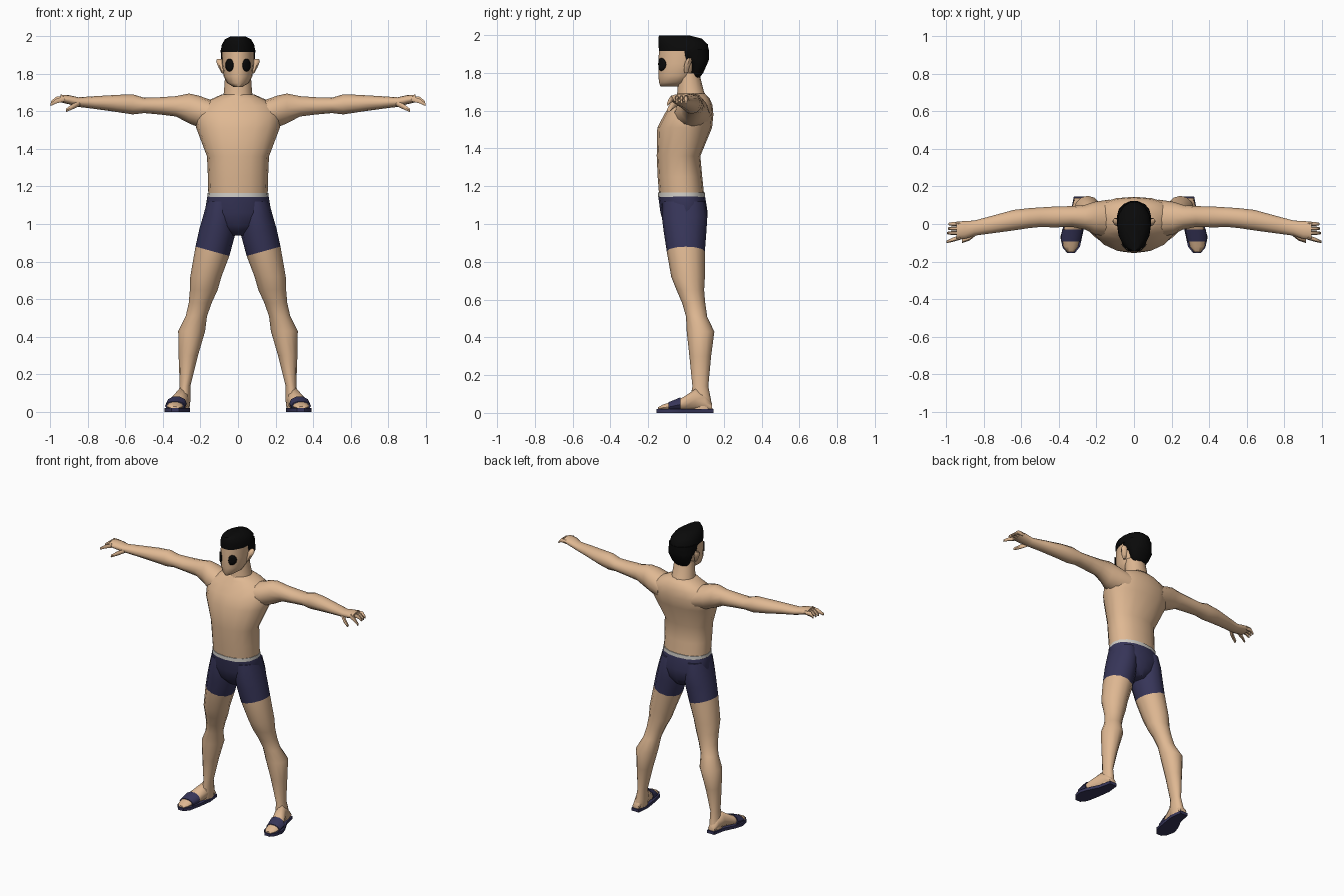
import bpy, bmesh, math


def material(name, rgb):
    m = bpy.data.materials.new(name)
    m.diffuse_color = (*rgb, 1)
    return m


SKIN = material("skin", (0.74, 0.48, 0.29))
NAVY = material("navy cloth", (0.038, 0.036, 0.10))
BLACK = material("black", (0.003, 0.003, 0.003))
BAND = material("pale waistband", (0.62, 0.60, 0.56))


def finish(name, bm, mats, angle=55):
    bmesh.ops.recalc_face_normals(bm, faces=bm.faces)
    mesh = bpy.data.meshes.new(name)
    bm.to_mesh(mesh)
    bm.free()
    for m in mats:
        mesh.materials.append(m)
    ob = bpy.data.objects.new(name, mesh)
    bpy.context.collection.objects.link(ob)
    bpy.ops.object.select_all(action='DESELECT')
    ob.select_set(True)
    bpy.context.view_layer.objects.active = ob
    bpy.ops.object.shade_smooth_by_angle(angle=math.radians(angle))
    return ob


def loft(name, axis, rings, mats, n=12, s=1, p=2.0, mid=0.5, colour=None, angle=55):
    """Skin oval rings (position, u0, u1, v0, v1, tilt) along an axis.
    mid places the widest point of the oval between v0 and v1."""
    bm = bmesh.new()
    loops = []
    for ring in rings:
        t, u0, u1, v0, v1 = ring[:5]
        tilt = ring[5] if len(ring) > 5 else 0
        vm = v0 + (v1 - v0) * mid
        loop = []
        for i in range(n):
            a = 2 * math.pi * i / n
            c, d = math.cos(a), math.sin(a)
            c = math.copysign(abs(c) ** (2 / p), c)
            d = math.copysign(abs(d) ** (2 / p), d)
            u = (u0 + u1) / 2 + (u1 - u0) / 2 * c
            v = vm + d * ((v1 - vm) if d > 0 else (vm - v0))
            w = t + tilt * c
            co = {'x': (w, u, v), 'y': (u, w, v), 'z': (u, v, w)}[axis]
            loop.append(bm.verts.new((co[0] * s, co[1], co[2])))
        loops.append(loop)
    for k in range(len(loops) - 1):
        for i in range(n):
            j = (i + 1) % n
            f = bm.faces.new((loops[k][i], loops[k][j], loops[k + 1][j], loops[k + 1][i]))
            f.material_index = colour(k) if colour else 0
    for loop, k in ((loops[0], 0), (loops[-1], len(loops) - 2)):
        bm.faces.new(loop).material_index = colour(k) if colour else 0
    return finish(name, bm, mats, angle)


def sym(z, hw, y0, y1, tilt=0):
    return (z, -hw, hw, y0, y1, tilt)


# Torso and neck
loft("torso", 'z', [sym(1.162, .158, -.143, .095), sym(1.25, .16, -.15, .086),
                    sym(1.36, .165, -.155, .076), sym(1.51, .222, -.152, .138),
                    sym(1.58, .232, -.115, .145), sym(1.63, .205, -.085, .14),
                    sym(1.665, .14, -.06, .125), sym(1.69, .085, -.045, .10)],
     [SKIN], n=16, p=2.2, mid=.55)
loft("neck", 'z', [sym(1.65, .085, -.06, .125), sym(1.70, .075, -.045, .095),
                   sym(1.80, .068, -.045, .07)], [SKIN], n=12)

# Shorts body and waistband
loft("waistband", 'z', [sym(1.143, .163, -.148, .102), sym(1.166, .161, -.147, .1)],
     [BAND], n=16, p=2.2, mid=.55)
loft("shorts_body", 'z', [sym(1.146, .163, -.147, .101), sym(1.06, .178, -.135, .115),
                          sym(.99, .13, -.115, .105), sym(.94, .045, -.07, .075)],
     [NAVY], n=16, p=2.2, mid=.55)

# Head: pointed-oval skull, widest behind the middle
loft("head", 'z', [sym(1.728, .022, -.135, -.03), sym(1.75, .058, -.143, .01),
                   sym(1.785, .076, -.146, .04), sym(1.85, .084, -.147, .07),
                   sym(1.93, .084, -.142, .09)],
     [SKIN], n=16, mid=.58)
# Hair: crown, then the mass covering the back of the skull
loft("hair_crown", 'z', [sym(1.915, .091, -.146, .122), sym(1.95, .088, -.15, .12),
                         sym(1.982, .07, -.15, .085), sym(1.998, .04, -.145, .02)],
     [BLACK], n=14, mid=.55)
loft("hair_back", 'z', [sym(1.765, .042, .025, .066), sym(1.80, .066, .018, .092),
                        sym(1.85, .086, .008, .115), sym(1.872, .091, -.045, .124),
                        sym(1.925, .092, -.075, .124)],
     [BLACK], n=14)

for s, side in ((1, "left"), (-1, "right")):
    # Eye: thin oval patch following the curve of the face
    bm = bmesh.new()
    rows = []
    for r in (.5, 1.0):
        row = []
        for i in range(12):
            a = 2 * math.pi * i / 12
            x = .045 + .02 * r * math.cos(a)
            y = -.022 - .128 * math.sqrt(1 - (x / .086) ** 2)
            row.append(bm.verts.new((s * x, y, 1.845 + .034 * r * math.sin(a))))
        rows.append(row)
    bm.faces.new(rows[0])
    for i in range(12):
        j = (i + 1) % 12
        bm.faces.new((rows[0][i], rows[0][j], rows[1][j], rows[1][i]))
    eye = finish(side + "_eye", bm, [BLACK])
    solid = eye.modifiers.new("thickness", 'SOLIDIFY')
    solid.thickness = .006
    solid.offset = 0

    # Ear
    loft(side + "_ear", 'z', [(1.80, .07, .085, -.01, .012), (1.83, .07, .102, -.014, .022),
                              (1.862, .07, .116, -.006, .034), (1.878, .085, .112, .01, .03)],
         [SKIN], n=6, s=s)

    # Arm from inside the chest to the palm
    loft(side + "_arm", 'x', [(.13, -.07, .13, 1.50, 1.655), (.21, -.055, .118, 1.515, 1.683),
                              (.26, -.03, .102, 1.535, 1.694), (.33, -.015, .095, 1.572, 1.68),
                              (.42, -.018, .093, 1.583, 1.674), (.50, -.016, .088, 1.59, 1.672),
                              (.56, -.022, .084, 1.583, 1.69), (.64, -.034, .075, 1.595, 1.687),
                              (.76, -.05, .042, 1.612, 1.68), (.85, -.062, .018, 1.623, 1.674),
                              (.90, -.08, .016, 1.637, 1.686), (.945, -.083, .012, 1.648, 1.688)],
         [SKIN], n=12, s=s)
    # Fingers and thumb
    for k, y in enumerate((-.072, -.048, -.024, 0)):
        out = -.024 if k == 0 else 0
        drop = .012 if k == 0 else 0
        loft(f"{side}_finger_{k + 1}", 'x',
             [(.925, y - .012, y + .012, 1.65, 1.682),
              (.965, y - .011 + out / 2, y + .011 + out / 2, 1.652 - drop, 1.68 - drop),
              (.998 - .004 * k, y - .006 + out, y + .006 + out, 1.638 - drop, 1.656 - drop)],
             [SKIN], n=6, s=s)
    loft(side + "_thumb", 'x', [(.84, -.06, -.03, 1.628, 1.655), (.875, -.088, -.058, 1.61, 1.645),
                                (.915, -.102, -.08, 1.594, 1.615)], [SKIN], n=6, s=s)

    # Leg with the shorts as its top segments, hem tilted across the thigh
    loft(side + "_leg", 'z', [(1.12, .02, .164, -.125, .10), (1.04, .01, .186, -.128, .113),
                              (.96, .015, .205, -.118, .108, .015), (.855, .046, .226, -.102, .10, .025),
                              (.72, .088, .254, -.078, .10), (.65, .108, .256, -.05, .096),
                              (.58, .14, .262, -.02, .102), (.51, .165, .278, 0, .112),
                              (.43, .175, .318, .004, .15), (.30, .213, .316, .018, .133),
                              (.14, .253, .31, .034, .118), (.07, .252, .322, .02, .132),
                              (.018, .258, .326, .02, .14)],
         [SKIN, NAVY], n=12, s=s, colour=lambda k: 1 if k < 3 else 0)

    # Foot, toe to heel
    loft(side + "_foot", 'y', [(-.148, .318, .356, .012, .03), (-.12, .298, .376, .01, .046),
                               (-.06, .282, .384, .01, .062), (-.01, .272, .368, .01, .088),
                               (.05, .258, .335, .01, .13), (.10, .26, .326, .01, .10),
                               (.138, .268, .318, .012, .05)], [SKIN], n=10, s=s)
    # Sandal strap leaning back over the instep
    loft(side + "_strap", 'y', [(-.092, .284, .388, .004, .058), (-.03, .272, .383, .004, .084)],
         [NAVY], n=10, s=s)
    # Sandal sole: foot outline extruded upward
    bm = bmesh.new()
    outline = [(.265, .145), (.32, .145), (.338, .06), (.378, -.02), (.392, -.07),
               (.38, -.125), (.355, -.155), (.315, -.155), (.287, -.12), (.268, -.03), (.256, .06)]
    base = bm.faces.new([bm.verts.new((s * x, y, 0)) for x, y in outline])
    top = bmesh.ops.extrude_face_region(bm, geom=[base])
    bmesh.ops.translate(bm, vec=(0, 0, .02),
                        verts=[v for v in top["geom"] if isinstance(v, bmesh.types.BMVert)])
    finish(side + "_sole", bm, [NAVY], 40)
